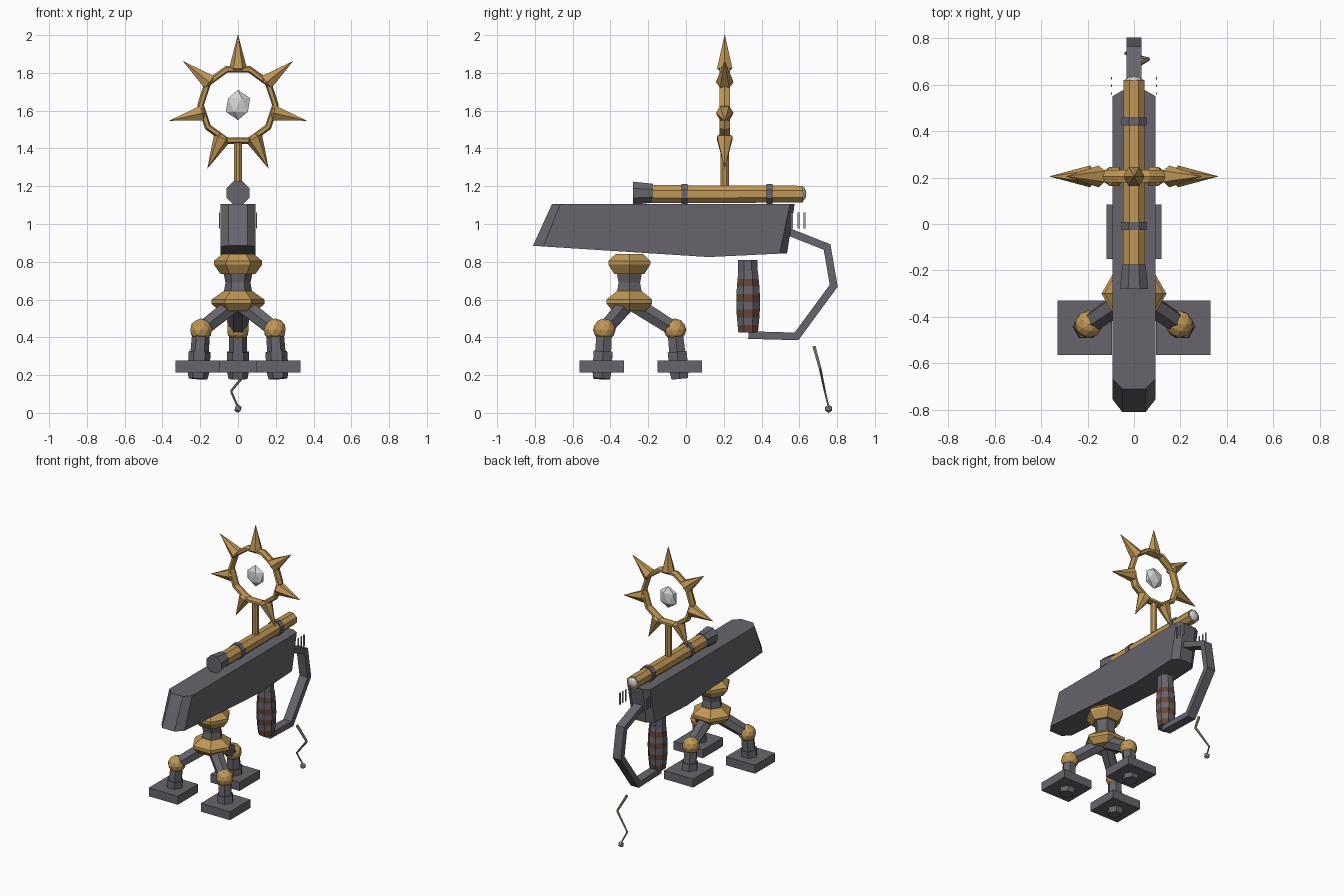
import bpy, bmesh, math
from mathutils import Vector, Matrix

if "Cube" in bpy.data.objects:
    bpy.data.objects.remove(bpy.data.objects["Cube"])


def material(name, rgb):
    m = bpy.data.materials.new(name)
    m.diffuse_color = (*rgb, 1)
    m.use_nodes = True
    m.node_tree.nodes["Principled BSDF"].inputs["Base Color"].default_value = m.diffuse_color
    return m


GREY = material("gunmetal grey", (0.135, 0.13, 0.15))
GOLD = material("brass", (0.53, 0.315, 0.09))
BROWN = material("leather brown", (0.125, 0.062, 0.04))
PALE = material("pale crystal", (0.66, 0.66, 0.68))
STEEL = material("light steel", (0.36, 0.36, 0.38))
TAN = material("tan wire", (0.36, 0.29, 0.19))


def finish(bm, name, *mats):
    bmesh.ops.recalc_face_normals(bm, faces=bm.faces)
    me = bpy.data.meshes.new(name)
    bm.to_mesh(me)
    bm.free()
    for m in mats:
        me.materials.append(m)
    ob = bpy.data.objects.new(name, me)
    bpy.context.collection.objects.link(ob)
    return ob


def loft(name, rings, *mats, closed=False, band=None):
    """Skin a list of point rings; cap the ends unless closed on itself."""
    bm = bmesh.new()
    vs = [[bm.verts.new(p) for p in r] for r in rings]
    n, k = len(rings[0]), len(rings)
    for i in range(k if closed else k - 1):
        a, b = vs[i], vs[(i + 1) % k]
        for j in range(n):
            f = bm.faces.new((a[j], a[(j + 1) % n], b[(j + 1) % n], b[j]))
            f.material_index = band(i) if band else 0
    if not closed:
        bm.faces.new(vs[0])
        bm.faces.new(vs[-1])
    return finish(bm, name, *mats)


def turned(name, start, axis, profile, sides, *mats, phase=0.0, band=None):
    """Faceted turned part: profile of (radius, distance along axis)."""
    axis = Vector(axis).normalized()
    u = Vector((1, 0, 0)) if abs(axis.x) < 0.7 else Vector((0, 1, 0))
    u = (u - axis * u.dot(axis)).normalized()
    w = axis.cross(u)
    rings = []
    for r, h in profile:
        ring = []
        for j in range(sides):
            a = phase + math.tau * j / sides
            ring.append(Vector(start) + axis * h + (u * math.cos(a) + w * math.sin(a)) * r)
        rings.append(ring)
    return loft(name, rings, *mats, band=band)


def strut(name, a, b, r0, r1, sides, mat):
    d = Vector(b) - Vector(a)
    return turned(name, a, d, [(r0, 0), (r1, d.length)], sides, mat)


def box(name, centre, size, mat):
    bm = bmesh.new()
    bmesh.ops.create_cube(bm, size=1, matrix=Matrix.Translation(centre) @ Matrix.Diagonal((*size, 1)))
    return finish(bm, name, mat)


def ball(name, centre, size, mat, sub=1):
    bm = bmesh.new()
    bmesh.ops.create_icosphere(bm, subdivisions=sub, radius=1,
                               matrix=Matrix.Translation(centre) @ Matrix.Diagonal((*size, 1)))
    return finish(bm, name, mat)


# Main body: long chamfered plan, sloped ends, shallow keel break underneath
half = [(0.05, -0.81, 0.885, -0.71), (0.093, -0.755, 0.881, -0.665), (0.093, 0.12, 0.825, 0.12),
        (0.093, 0.495, 0.843, 0.55), (0.05, 0.535, 0.845, 0.575)]
outline = half + [(-x, y, z, t) for x, y, z, t in reversed(half)]
bm = bmesh.new()
low = [bm.verts.new((x, y, z)) for x, y, z, t in outline]
top = [bm.verts.new((x, t, 1.105)) for x, y, z, t in outline]
for i in range(10):
    j = (i + 1) % 10
    bm.faces.new((low[i], low[j], top[j], top[i]))
bm.faces.new(top)
bm.faces.new(low[0:3] + low[7:10])
bm.faces.new(low[2:8])
finish(bm, "body", GREY)

# Vent pins beside the rear of the body
for s in (-1, 1):
    for i, y in enumerate((0.567, 0.6, 0.633)):
        box("vent_pin", (s * 0.097, y - 0.005, 1.018), (0.006, 0.01, 0.085), STEEL)

# Sighting telescope
P8 = math.pi / 8
Y = (0, 1, 0)
turned("telescope_tube", (0, -0.18, 1.158), Y, [(0.052, 0), (0.048, 0.8)], 8, GOLD, phase=P8)
turned("telescope_hood", (0, -0.28, 1.163), Y, [(0.066, 0), (0.054, 0.105)], 8, GREY, phase=P8)
for y in (-0.025, 0.425):
    turned("telescope_band", (0, y, 1.158), Y, [(0.058, 0), (0.058, 0.034)], 8, GREY, phase=P8)
ball("eyepiece_lens", (0, 0.615, 1.16), (0.04, 0.022, 0.04), PALE, 2)

# Mast and sun ring
C = Vector((0, 0.205, 1.63))
turned("mast", (0, 0.205, 1.18), (0, 0, 1), [(0.024, 0), (0.024, 0.25)], 8, GOLD, phase=P8)
rings = []
for i in range(10):
    a = math.tau * i / 10
    d = Vector((math.cos(a), 0, math.sin(a)))
    rings.append([C + d * (0.197 + p) + Vector((0, q, 0))
                  for p, q in ((0.019, 0), (0.009, 0.027), (-0.009, 0.027),
                               (-0.017, 0), (-0.009, -0.027), (0.009, -0.027))])
loft("sun_ring", rings, GOLD, closed=True)
for i in range(7):
    a = math.pi / 2 + math.tau * i / 7
    d = Vector((math.cos(a), 0, math.sin(a)))
    turned("sun_spike", C + d * 0.18, d, [(0.03, 0), (0.047, 0.014), (0.0008, 0.192)], 6, GOLD)
ball("sun_crystal", C, (0.072, 0.034, 0.08), PALE)

# Pedestal: hexagonal collars and neck
Z = (0, 0, 1)
HUB = (0, -0.3, 0)
turned("upper_collar", HUB, Z, [(0.085, 0.84), (0.128, 0.805), (0.128, 0.785), (0.092, 0.735)], 6, GOLD)
turned("pedestal_neck", HUB, Z, [(0.078, 0.745), (0.066, 0.69), (0.076, 0.635)], 6, GREY)
turned("lower_collar", HUB, Z, [(0.076, 0.645), (0.14, 0.6), (0.14, 0.578), (0.1, 0.54)], 6, GOLD)

# Three legs with ball knees, ankles and square feet
for knee, foot in (((0.195, -0.432), (0.212, -0.447)), ((-0.195, -0.432), (-0.212, -0.447)),
                   ((0, -0.058), (0, -0.033))):
    k = Vector((*knee, 0.44))
    strut("upper_leg", Vector((0, -0.3, 0.575)).lerp(Vector((*knee, 0.575)), 0.12), k, 0.05, 0.045, 6, GREY)
    ball("knee", k, (0.06, 0.06, 0.06), GOLD, 2)
    f = Vector((*foot, 0.18))
    strut("lower_leg", k, k.lerp(f, 0.6), 0.046, 0.05, 6, GREY)
    d = k - f
    turned("ankle", f, d, [(0.05, 0), (0.058, 0.04), (0.058, 0.145)], 6, GREY)
    box("foot_plate", (*foot, 0.246), (0.236, 0.236, 0.062), GREY)

# Grip wrapped in alternating bands
turned("grip_neck", (0, 0.327, 0.73), Z, [(0.055, 0), (0.055, 0.08)], 8, GREY, phase=P8)
N = 8
turned("grip", (0, 0.329, 0.425), Z,
       [(0.056 + 0.012 * math.sin(math.pi * i / N), 0.325 * i / N) for i in range(N + 1)],
       8, GREY, BROWN, phase=P8, band=lambda i: 1 - i % 2)

# Hand guard: flat bar bent around the grip
path = [Vector(p) for p in ((0, 0.54, 0.96), (0, 0.747, 0.878), (0, 0.782, 0.673),
                            (0, 0.585, 0.405), (0, 0.33, 0.412))]
rings = []
for i, p in enumerate(path):
    a = (p - path[max(i - 1, 0)]).normalized()
    b = (path[min(i + 1, 4)] - p).normalized()
    t = (a + b).normalized()
    n = Vector((0, -t.z, t.y)) * (0.02 / max(t.dot(b if i < 4 else a), 0.5))
    w = Vector((0.033, 0, 0))
    rings.append([p + n + w, p + n - w, p - n - w, p - n + w])
loft("hand_guard", rings, GREY)

# Hanging bent wire with a bead
pts = [(0, 0.755, 0.03), (-0.037, 0.735, 0.115), (0.062, 0.71, 0.235), (0.005, 0.678, 0.35)]
for i, (r0, r1) in enumerate(((0.005, 0.006), (0.006, 0.008), (0.008, 0.01))):
    strut("wire", pts[i], pts[i + 1], r0, r1, 6, TAN)
ball("wire_bead", (0, 0.755, 0.022), (0.021, 0.021, 0.022), STEEL)
